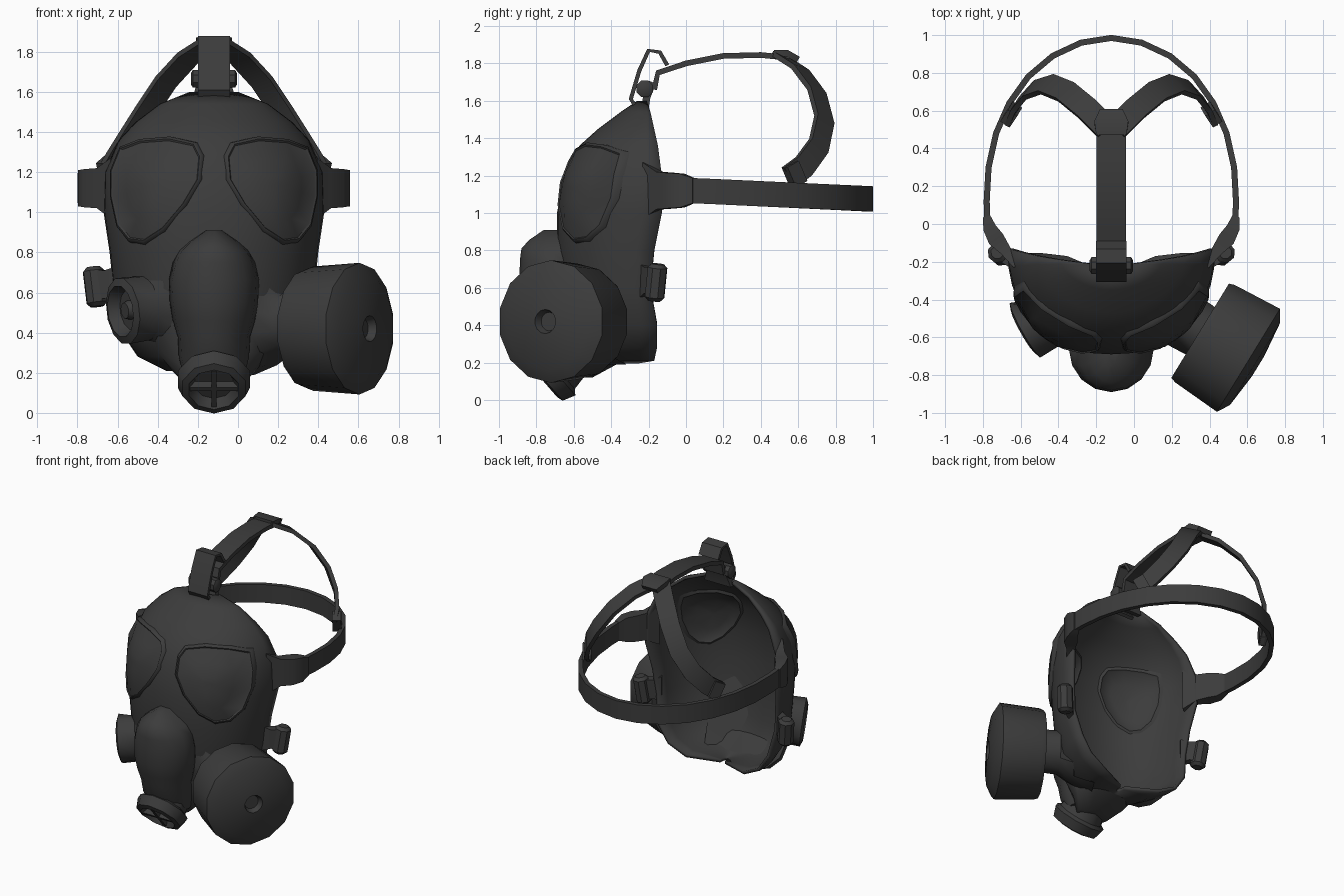
import bpy, bmesh, math
from mathutils import Vector

if "Cube" in bpy.data.objects:
    bpy.data.objects.remove(bpy.data.objects["Cube"])

CX = -0.12                      # symmetry plane of the mask
rubber = bpy.data.materials.new("dark_grey_rubber")
rubber.diffuse_color = (0.045, 0.045, 0.045, 1)
rubber.use_nodes = True
rubber.node_tree.nodes["Principled BSDF"].inputs["Base Color"].default_value = rubber.diffuse_color

# Face shell sections: height, half width, front y, back y, roundness power
ROWS = [(1.60, .12, -.26, -.21, 1.1), (1.54, .27, -.35, -.19, 1.1), (1.45, .39, -.47, -.17, 1.05),
        (1.36, .475, -.57, -.15, .98), (1.2, .545, -.65, -.13, .9), (1.0, .55, -.69, -.13, .9),
        (.8, .52, -.69, -.17, .9), (.6, .5, -.67, -.19, .9), (.4, .46, -.64, -.155, .9),
        (.28, .38, -.6, -.155, .85), (.21, .24, -.56, -.17, .85), (.195, .02, -.32, -.26, .85)]


def section(z):
    z = min(max(z, .2), 1.6)
    for a, b in zip(ROWS, ROWS[1:]):
        if a[0] >= z >= b[0]:
            f = (a[0] - z) / (a[0] - b[0])
            return [a[k] + (b[k] - a[k]) * f for k in (1, 2, 3, 4)]


def surf(x, z):
    w, yf, yb, q = section(z)
    s = min(abs(x) / w, 0.985) ** (1 / q)
    return Vector((x, yb + (yf - yb) * math.sqrt(1 - s * s) ** q, z))


def finish(name, bm, angle=40, recalc=True, trim=False):
    if recalc:
        bmesh.ops.recalc_face_normals(bm, faces=bm.faces[:])
    if trim:                    # keep the inside of the mask clear
        snapped = set()
        for v in bm.verts:
            if v.co.z > .21 and abs(v.co.x - CX) < section(v.co.z)[0]:
                y = surf(v.co.x - CX, v.co.z).y + .012
                if v.co.y > y:
                    v.co.y = y
                    snapped.add(v)
        dead = [f for f in bm.faces if all(v in snapped for v in f.verts)]
        bmesh.ops.delete(bm, geom=dead, context='FACES')
    me = bpy.data.meshes.new(name)
    bm.to_mesh(me)
    bm.free()
    me.materials.append(rubber)
    ob = bpy.data.objects.new(name, me)
    bpy.context.collection.objects.link(ob)
    bpy.ops.object.select_all(action='DESELECT')
    ob.select_set(True)
    bpy.context.view_layer.objects.active = ob
    bpy.ops.object.shade_smooth_by_angle(angle=math.radians(angle))
    return ob


def skin(bm, rings, closed=True, start=True, end=True):
    vs = [[bm.verts.new(p) for p in r] for r in rings]
    n = len(vs[0])
    for a, b in zip(vs, vs[1:]):
        for i in range(n if closed else n - 1):
            k = (i + 1) % n
            bm.faces.new((a[i], b[i], b[k], a[k]))
    if start:
        bm.faces.new(vs[0])
    if end:
        bm.faces.new(vs[-1])


def lathe(name, origin, direction, profile, sides=12, trim=False):
    o, d = Vector(origin), Vector(direction).normalized()
    u = d.cross(Vector((0, 0, 1)))
    u = u.normalized() if u.length > 0.01 else Vector((1, 0, 0))
    v = d.cross(u)
    rings = []
    for t, r in profile:
        rings.append([o + d * t + (u * math.cos(q) + v * math.sin(q)) * r
                      for q in (2 * math.pi * (i + 0.5) / sides for i in range(sides))])
    bm = bmesh.new()
    skin(bm, rings)
    return finish(name, bm, trim=trim)


def ellipses(name, table, sides, angle):
    bm = bmesh.new()
    skin(bm, [[(CX + rx * math.cos(a), cy + ry * math.sin(a), z)
               for a in (2 * math.pi * i / sides for i in range(sides))] for z, cy, rx, ry in table])
    return finish(name, bm, angle, trim=True)


def ribbon(name, pts, wdir, width, thick):
    pts = [Vector(p) for p in pts]
    n = len(pts)
    width = width if isinstance(width, list) else [width] * n
    thick = thick if isinstance(thick, list) else [thick] * n
    rings = []
    for i, p in enumerate(pts):
        t = (pts[min(i + 1, n - 1)] - pts[max(i - 1, 0)]).normalized()
        w = wdir(p, t).normalized()
        nn = t.cross(w).normalized()
        w, nn = w * width[i] / 2, nn * thick[i] / 2
        rings.append([p + w + nn, p - w + nn, p - w - nn, p + w - nn])
    bm = bmesh.new()
    skin(bm, rings)
    return finish(name, bm, 35)


# Open-backed face shell
rings = []
for z, w, yf, yb, q in ROWS:
    ring = []
    for i in range(21):
        a = math.radians(-90 + 9 * i)
        s, c = math.sin(a), max(math.cos(a), 0)
        ring.append((CX + w * math.copysign(abs(s) ** q, s), yb + (yf - yb) * c ** q, z))
    rings.append(ring)
bm = bmesh.new()
skin(bm, rings, closed=False, start=False, end=False)
shell = finish("face_shell", bm, 60, recalc=False)
sol = shell.modifiers.new("thickness", 'SOLIDIFY')
sol.thickness, sol.offset = 0.022, -1

# Eyepieces: soft rim and pane following the shell, outside and inside
LENS = [(.07, 1.27), (.10, 1.33), (.22, 1.355), (.36, 1.345), (.45, 1.31), (.495, 1.2), (.495, 1.08),
        (.465, .94), (.41, .87), (.34, .86), (.25, .92), (.15, 1.04), (.08, 1.16)]
lc = Vector((.31, 1.12))
for s, side in ((1, "right"), (-1, "left")):
    bm = bmesh.new()
    for steps in ([(1.1, -.008), (1.05, .015), (1.0, .02), (.98, .012), (.6, .02), (.25, .024), (.05, .024)],
                  [(.95, -.02), (.88, -.034), (.84, -.028), (.5, -.028), (.05, -.028)]):
        rings = []
        for k, off in steps:
            ring = []
            for p in LENS:
                x, z = lc + (Vector(p) - lc) * k
                n = (surf(x + .01, z) - surf(x - .01, z)).cross(surf(x, z + .01) - surf(x, z - .01))
                p = surf(x, z) + n.normalized() * off
                ring.append((CX + s * p.x, p.y, p.z))
            rings.append(ring)
        skin(bm, rings, start=False)
    finish(side + "_eyepiece", bm, 45)

# Nose housing and jaw fairing: stacked ellipses (z, centre y, rx, ry)
ellipses("nose_housing", [(.91, -.66, .04, .1), (.855, -.67, .12, .17), (.81, -.67, .17, .21),
                          (.75, -.66, .205, .228), (.66, -.66, .225, .23), (.55, -.66, .22, .23),
                          (.46, -.655, .205, .215), (.38, -.65, .18, .195), (.28, -.64, .175, .18),
                          (.17, -.62, .15, .13)], 16, 50)
ellipses("jaw_fairing", [(.45, -.5, .34, .16), (.3, -.5, .28, .16), (.2, -.5, .2, .15), (.12, -.58, .12, .08)], 14, 60)

# Outlet valve with sunken face and cross ribs
d = Vector((0, -.75, -.65)).normalized()
e = Vector((CX, -.775, .115))
lathe("outlet_valve", e, d, [(-.2, .14), (-.1, .16), (-.08, .188), (-.01, .165), (0, .13), (-.05, .1), (-.05, .01)], 10)
for nm, r in (("valve_rib_a", Vector((1, 0, 0))), ("valve_rib_b", Vector((0, .65, -.75)))):
    c = e - d * .03
    ribbon(nm, [c - r * .12, c + r * .12], lambda p, t: d, .05, .025)

# Side inlet on the left cheek
lathe("left_inlet", (-.34, -.43, .54), (-.87, -.49, -.12),
      [(-.1, .25), (.03, .21), (.15, .165), (.27, .17), (.285, .13), (.23, .1), (.23, .05), (.26, .04), (.26, .005)],
      12, trim=True)

# Filter canister on the right cheek with its neck
ax = (.85, -.52, 0)
lathe("canister_neck", (.13, -.43, .45), ax, [(-.1, .27), (.04, .22), (.14, .16), (.3, .15)], 12, trim=True)
lathe("filter_canister", (.35, -.565, .42), ax,
      [(0, .12), (0, .3), (.03, .31), (.3, .328), (.34, .26), (.36, .065), (.32, .05), (.32, .005)], 14)

# Head band: half path mirrored round the back of the head
half = [(.655, -.03), (.66, .12), (.65, .3), (.61, .48), (.54, .64), (.44, .78), (.31, .89), (.16, .96)]
path = half + [(0, .985)] + [(-x, y) for x, y in reversed(half)]
ribbon("head_band", [(CX + x, y, 1.122 - .047 * max(y, 0)) for x, y in path],
       lambda p, t: Vector((0, 0, 1)), .135, .032)

# Crown strap and its front buckle loop
across = lambda p, t: Vector((1, 0, 0))
ribbon("crown_strap", [(CX, -.17, 1.66), (CX, -.15, 1.75), (CX, 0, 1.8), (CX, .2, 1.84), (CX, .4, 1.845),
                       (CX, .55, 1.83)], across, .155, .03)
ribbon("buckle_loop", [(CX, -.25, 1.54), (CX, -.295, 1.61), (CX, -.25, 1.76), (CX, -.2, 1.87), (CX, -.14, 1.86),
                       (CX, -.1, 1.79)], across, .16, .022)
lathe("buckle_roller", (CX - .115, -.22, 1.665), (1, 0, 0), [(0, .03), (.01, .048), (.22, .048), (.23, .03)], 8)
ribbon("crown_joint", [(CX, .47, 1.855), (CX, .54, 1.855), (CX, .6, 1.82)], across, [.16, .18, .12], .035)
ribbon("forehead_tab", [(CX, -.22, 1.56), (CX, -.21, 1.62), (CX, -.18, 1.7)], across, [.22, .18, .14], .04)

head = Vector((CX, .25, 1.2))
for s, side in ((1, "right"), (-1, "left")):
    P = lambda x, y, z: (CX + s * x, y, z)
    # Rear branch of the crown strap
    ribbon(side + "_rear_strap", [P(.02, .5, 1.84), P(.13, .61, 1.77), P(.24, .7, 1.65), P(.34, .74, 1.5),
                                  P(.43, .71, 1.36), P(.5, .63, 1.25), P(.535, .55, 1.19)],
           lambda p, t: t.cross(p - head), .13, .028)
    ribbon(side + "_rear_buckle", [P(.51, .61, 1.225), P(.55, .55, 1.19)],
           lambda p, t: t.cross(p - head), .12, .06)
    # Temple tab carrying the head band
    ribbon(side + "_temple_tab", [P(.5, -.22, 1.12), P(.56, -.14, 1.12), P(.61, -.08, 1.12), P(.645, -.02, 1.12),
                                  P(.66, .04, 1.12)],
           lambda p, t: Vector((0, 0, 1)), [.3, .2, .19, .18, .135], [.04, .06, .09, .07, .04])
    # Lower cheek lug with roller
    ribbon(side + "_cheek_lug", [P(.48, -.23, .64), P(.53, -.2, .64), P(.6, -.15, .64)],
           lambda p, t: Vector((0, 0, 1)), [.18, .14, .15], [.04, .06, .07])
    lathe(side + "_lug_roller", P(.58, -.17, .53), (s * .12, .1, 1), [(0, .035), (.02, .055), (.18, .055), (.2, .035)], 8)
